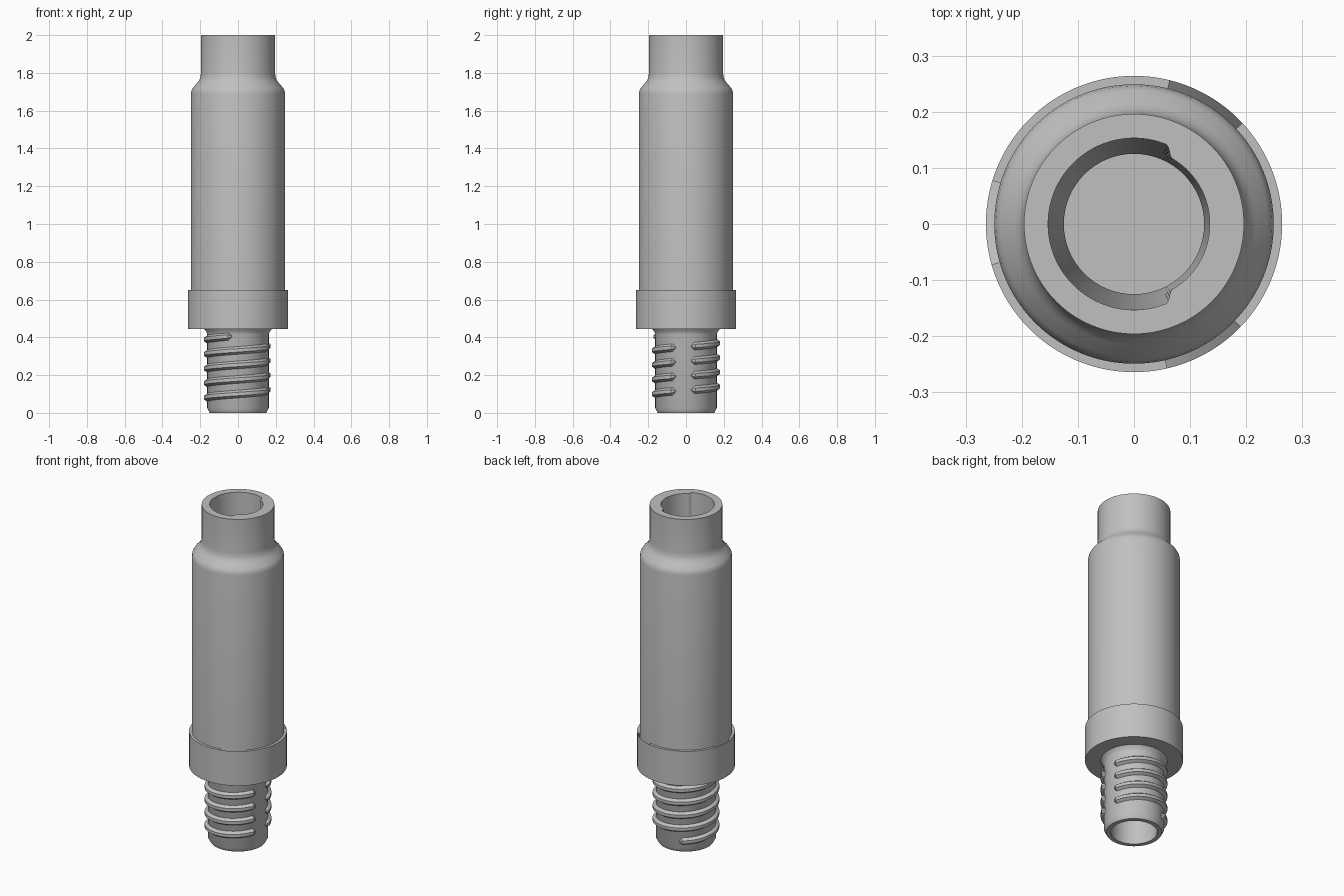
import bpy
import bmesh
from math import radians, cos, sin, pi

if "Cube" in bpy.data.objects:
    bpy.data.objects.remove(bpy.data.objects["Cube"], do_unlink=True)

GREY = (0.53, 0.53, 0.53, 1.0)
mat = bpy.data.materials.new("light_grey")
mat.use_nodes = True
mat.diffuse_color = GREY
mat.node_tree.nodes["Principled BSDF"].inputs["Base Color"].default_value = GREY


def polar(r, degrees, z):
    a = radians(degrees)
    return (r * cos(a), r * sin(a), z)


def finish(name, bm):
    """Turn a bmesh into a grey object, smooth with sharp creases."""
    bmesh.ops.recalc_face_normals(bm, faces=bm.faces)
    mesh = bpy.data.meshes.new(name)
    bm.to_mesh(mesh)
    bm.free()
    mesh.materials.append(mat)
    obj = bpy.data.objects.new(name, mesh)
    bpy.context.collection.objects.link(obj)
    bpy.ops.object.select_all(action="DESELECT")
    obj.select_set(True)
    bpy.context.view_layer.objects.active = obj
    bpy.ops.object.shade_smooth_by_angle(angle=radians(28))
    return obj


def groove(degrees):
    """1 inside the wide groove of the bore, 0 elsewhere, rounded ends."""
    off = abs((degrees + 180) % 360 - 180)
    t = min(max((off - 60) / 8, 0), 1)
    return t * t * (3 - 2 * t)


def lathe(name, profile, steps=180):
    """Revolve (radius, z, groove depth) points, capping both ends."""
    bm = bmesh.new()
    rings = []
    for r, z, depth in profile:
        rings.append([bm.verts.new(polar(r + depth * groove(a), a, z))
                      for a in (360 * i / steps for i in range(steps))])
    for low, high in zip(rings, rings[1:]):
        for i in range(steps):
            j = (i + 1) % steps
            bm.faces.new((low[i], low[j], high[j], high[i]))
    bm.faces.new(rings[0])
    bm.faces.new(rings[-1])
    return finish(name, bm)


# Hollow body: lower socket, stem, barrel, shoulder, neck and upper bore
outside = [(0.125, 0.40), (0.125, 0.0), (0.150, 0.0), (0.163, 0.025),
           (0.163, 0.415), (0.168, 0.43), (0.180, 0.445), (0.249, 0.445),
           (0.249, 1.69), (0.246, 1.708), (0.238, 1.722), (0.215, 1.748),
           (0.205, 1.762), (0.199, 1.778), (0.196, 1.80), (0.196, 2.0)]
bore = [(0.135, 2.0, 0.018), (0.133, 1.0, 0.002), (0.125, 0.50, 0), (0.125, 0.45, 0)]
lathe("body", [(r, z, 0) for r, z in outside] + bore)

# Collar: one third of the outline as (angle, z), with its hooked slot
outline = [(-60, 0.445), (60, 0.445), (60, 0.65), (46, 0.65), (12, 0.495),
           (-28, 0.495), (-29.5, 0.50), (-29.5, 0.585), (-25.5, 0.60),
           (-11, 0.60), (-4, 0.563), (13, 0.65), (-60, 0.65)]
bm = bmesh.new()
for third in range(3):
    part = bmesh.new()
    part.faces.new([part.verts.new((a, 0, z)) for a, z in outline])
    bmesh.ops.triangulate(part, faces=part.faces)
    for a in range(-58, 60, 2):
        bmesh.ops.bisect_plane(part, geom=part.verts[:] + part.edges[:] + part.faces[:],
                               plane_co=(a, 0, 0), plane_no=(1, 0, 0), dist=1e-5)
    wrapped = {v: bm.verts.new(polar(0.246, v.co.x - 90 + 120 * third, v.co.z))
               for v in part.verts}
    for f in part.faces:
        bm.faces.new([wrapped[v] for v in f.verts])
    part.free()
bmesh.ops.remove_doubles(bm, verts=bm.verts, dist=1e-5)
shell = bmesh.ops.extrude_face_region(bm, geom=bm.faces[:], use_keep_orig=True)
for v in shell["geom"]:
    if isinstance(v, bmesh.types.BMVert):
        v.co.x *= 0.264 / 0.246
        v.co.y *= 0.264 / 0.246
finish("slotted_collar", bm)

# Interrupted helical thread around the stem
PITCH = 0.077
section = [(0.158, -0.024), (0.180, -0.009), (0.180, 0.009), (0.158, 0.024)]
bm = bmesh.new()
for start, end in [(-250, -18)] + [(8 + 360 * k, 342 + 360 * k) for k in range(3)] + [(1088, 1340)]:
    count = round((end - start) / 2)
    previous = None
    for i in range(count + 1):
        a = start + (end - start) * i / count
        fade = min(1, 0.05 + min(a - start, end - a) / 8)
        z = 0.10 + PITCH * (a + 90) / 360
        ring = [bm.verts.new(polar(0.158 + (r - 0.158) * fade, a, z + dz * fade))
                for r, dz in section]
        if previous:
            for k in range(4):
                n = (k + 1) % 4
                bm.faces.new((previous[k], previous[n], ring[n], ring[k]))
        else:
            bm.faces.new(ring)
        previous = ring
    bm.faces.new(previous)
finish("stem_thread", bm)
